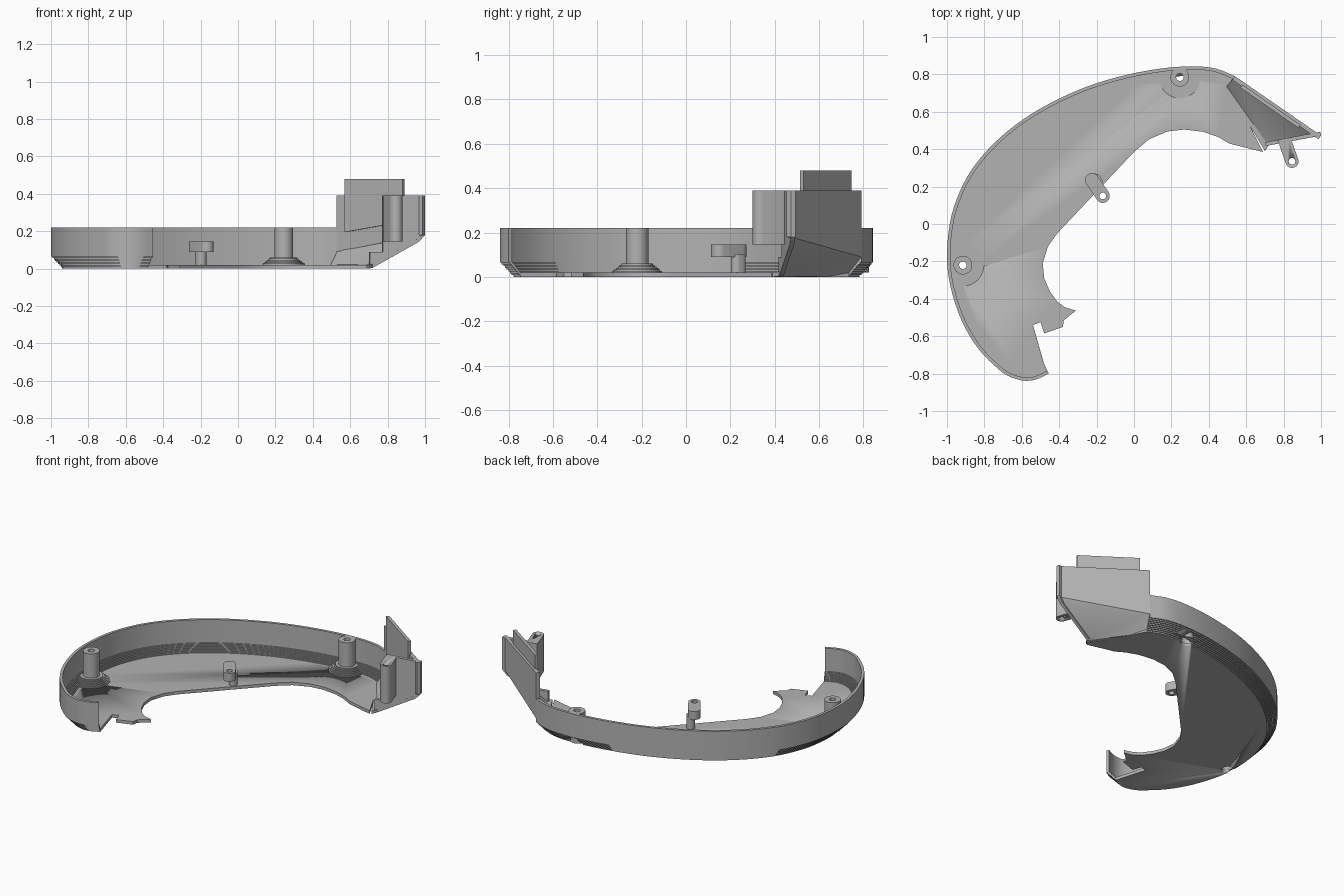
import bpy, bmesh, math
from mathutils import Vector

if "Cube" in bpy.data.objects:
    bpy.data.objects.remove(bpy.data.objects["Cube"])

grey = bpy.data.materials.new("plain_grey")
grey.diffuse_color = (0.45, 0.45, 0.45, 1)
grey.use_nodes = True
grey.node_tree.nodes["Principled BSDF"].inputs["Base Color"].default_value = grey.diffuse_color


def finish(name, bm, smooth=True):
    bmesh.ops.remove_doubles(bm, verts=bm.verts, dist=1e-5)
    bmesh.ops.recalc_face_normals(bm, faces=bm.faces)
    me = bpy.data.meshes.new(name)
    bm.to_mesh(me)
    bm.free()
    me.materials.append(grey)
    ob = bpy.data.objects.new(name, me)
    bpy.context.collection.objects.link(ob)
    if smooth:
        bpy.ops.object.select_all(action='DESELECT')
        ob.select_set(True)
        bpy.context.view_layer.objects.active = ob
        bpy.ops.object.shade_smooth_by_angle(angle=math.radians(25))
    return ob


def prism(name, points, push):
    """Solid made by pushing a flat 3D outline along a vector."""
    bm = bmesh.new()
    a = [bm.verts.new(p) for p in points]
    b = [bm.verts.new(Vector(p) + Vector(push)) for p in points]
    bm.faces.new(a)
    bm.faces.new(b)
    for i in range(len(a)):
        j = (i + 1) % len(a)
        bm.faces.new((a[i], a[j], b[j], b[i]))
    return finish(name, bm)


def cut(ob, x, y, r, z0, z1):
    """Round hole through an object."""
    pts = [(x + r * math.cos(t * math.pi / 12), y + r * math.sin(t * math.pi / 12), z0) for t in range(24)]
    tool = prism(ob.name + "_cutter", pts, (0, 0, z1 - z0))
    tool.hide_render = True
    tool.hide_set(True)
    mod = ob.modifiers.new("hole", 'BOOLEAN')
    mod.operation = 'DIFFERENCE'
    mod.solver = 'EXACT'
    mod.object = tool


def slot(p, q, r, n=12):
    """Outline with round ends around the segment p-q."""
    a0 = math.atan2(q[1] - p[1], q[0] - p[0])
    out = []
    for c, s in ((q, -0.5), (p, 0.5)):
        for i in range(n + 1):
            a = a0 + math.pi * (s + i / n)
            out.append((c[0] + r * math.cos(a), c[1] + r * math.sin(a)))
    return out


def stairs(d0, z0, d1, z1, n):
    """Stepped slope between two section points."""
    out = [(d0, z0)]
    for i in range(1, n + 1):
        d, z = d0 + (d1 - d0) * i / n, z0 + (z1 - z0) * i / n
        out += [(d, out[-1][1]), (d, z)]
    return out


# Curved tray: outer path smoothed through a few points
path = [(-.455, -.80), (-.52, -.83), (-.585, -.838), (-.66, -.818), (-.72, -.78), (-.83, -.67),
        (-.92, -.52), (-.98, -.34), (-1.0, -.18), (-.985, 0), (-.945, .14), (-.875, .28), (-.765, .415),
        (-.62, .54), (-.45, .645), (-.25, .735), (-.05, .795), (.15, .832), (.32, .843), (.44, .83), (.54, .79)]
inner = [(.69, .385), (.51, .43), (.45, .465), (.37, .493), (.27, .505), (.18, .495), (.08, .453), (0, .385),
         (-.41, -.05), (-.46, -.12), (-.488, -.21), (-.48, -.29), (-.45, -.36), (-.41, -.415), (-.37, -.445),
         (-.31, -.463), (-.375, -.515), (-.38, -.55), (-.48, -.585), (-.50, -.525), (-.54, -.54)]
P = [Vector(p) for p in path]
P = [2 * P[0] - P[1]] + P + [2 * P[-1] - P[-2]]
fine = []
for i in range(1, len(P) - 2):
    a, b, c, d = P[i - 1:i + 3]
    for k in range(4):
        t = k / 4
        fine.append(0.5 * (2 * b + (c - a) * t + (2 * a - 5 * b + 4 * c - d) * t * t
                           + (3 * b - a - 3 * c + d) * t ** 3))
fine.append(P[-2])

under = [(0, .22)] + stairs(0, .065, .06, 0, 8)
over = stairs(.064, .02, .018, .075, 8) + [(.018, .22)]
section = under + over
bm = bmesh.new()
rings = []
for i, p in enumerate(fine):
    t = (fine[min(i + 1, len(fine) - 1)] - fine[max(i - 1, 0)]).normalized()
    n = Vector((t.y, -t.x))
    rings.append([bm.verts.new((p.x + n.x * d, p.y + n.y * d, z)) for d, z in section])
lo, hi, m = len(under) - 1, len(under), len(section)
for r, s in zip(rings, rings[1:]):
    for k in range(m):
        if k != lo:
            bm.faces.new((r[k], r[(k + 1) % m], s[(k + 1) % m], s[k]))
bm.faces.new(rings[0])
bm.faces.new(rings[-1])
# Floor plate between the wall and the inner outline
low = [bm.verts.new((x, y, 0)) for x, y in inner]
top = [bm.verts.new((x, y, .02)) for x, y in inner]
bm.faces.new([r[lo] for r in rings] + low)
bm.faces.new([r[hi] for r in rings] + top)
L = [rings[-1][lo]] + low + [rings[0][lo]]
H = [rings[-1][hi]] + top + [rings[0][hi]]
for i in range(len(L) - 1):
    bm.faces.new((L[i], L[i + 1], H[i + 1], H[i]))
tray = finish("curved_tray", bm)

# Screw bosses with stepped feet, trimmed where they meet the wall
profile = [(.02, .22), (.05, .22), (.05, .06)] + stairs(.062, .06, .112, .02, 6) + [(.04, .02), (.04, .06), (.02, .06)]
for name, cx, cy, out, gap in (("left_boss", -.915, -.22, (-1, 0), .08), ("back_boss", .245, .785, (-.16, .987), .055)):
    bm = bmesh.new()
    seg, rows = 32, []
    for i in range(seg):
        a = 2 * math.pi * i / seg
        row = []
        for r, z in profile:
            v = Vector((r * math.cos(a), r * math.sin(a)))
            o = Vector(out)
            limit = gap - .005 - max(0, .065 - z)
            over_by = v.dot(o) - limit
            if r > .055 and over_by > 0:
                v -= o * over_by
            row.append(bm.verts.new((cx + v.x, cy + v.y, z)))
        rows.append(row)
    for i in range(seg):
        r, s = rows[i], rows[(i + 1) % seg]
        for k in range(len(r)):
            j = (k + 1) % len(r)
            bm.faces.new((r[k], r[j], s[j], s[k]))
    finish(name, bm)
    cut(tray, cx, cy, .0395, -.05, .058)

# Inner tab on a short post
tab = prism("inner_tab", [(x, y, .09) for x, y in slot((-.225, .236), (-.167, .15), .037)], (0, 0, .055))
cut(tab, -.167, .15, .018, .05, .2)
prism("tab_post", [(x, y, .01) for x, y in slot((-.205, .243), (-.195, .228), .026)], (0, 0, .09))

# Tall corner: outer wall, front wall, upright plate and sloping bottom
C1, C2 = Vector((.54, .79, 0)), Vector((1.0, .473, 0))
inward = Vector((-.567, -.823, 0))


def up(x, y, z):
    return (x, y, z)


prism("corner_wall", [(C1.x, C1.y, .39), (C2.x, C2.y, .39), (C2.x, C2.y, .18), (C1.x, C1.y, .09)], inward * .024)
prism("upright_plate", [(.58, .745, .48), (.89, .53, .48), (.89, .53, .25), (.58, .745, .195)], inward * .02)
front = [(.775, .39), (1, .39), (1, .18), (.97, .145), (.72, .005), (.705, .02), (.705, .09), (.775, .09)]
prism("corner_front", [(x, .473 - (1 - x) * .19, z) for x, z in front], (-.004, .02, 0))

bm = bmesh.new()
rim = [(.495, .735, 0), (.70, .39, 0), (.72, .42, .004), (.97, .467, .145), (1, .473, .18), (.54, .79, .09)]
a = [bm.verts.new(p) for p in rim]
b = [bm.verts.new((x, y, z + .02)) for x, y, z in rim]
for v in (a, b):
    for tri in ((0, 1, 2), (0, 2, 5), (2, 3, 5), (3, 4, 5)):
        bm.faces.new([v[i] for i in tri])
for i in range(6):
    j = (i + 1) % 6
    bm.faces.new((a[i], a[j], b[j], b[i]))
finish("corner_slope", bm)

# Side lug with a screw hole
lug = prism("side_lug", [(x, y, .145) for x, y in slot((.813, .425), (.845, .335), .035)], (0, 0, .245))
cut(lug, .845, .335, .018, .1, .45)
